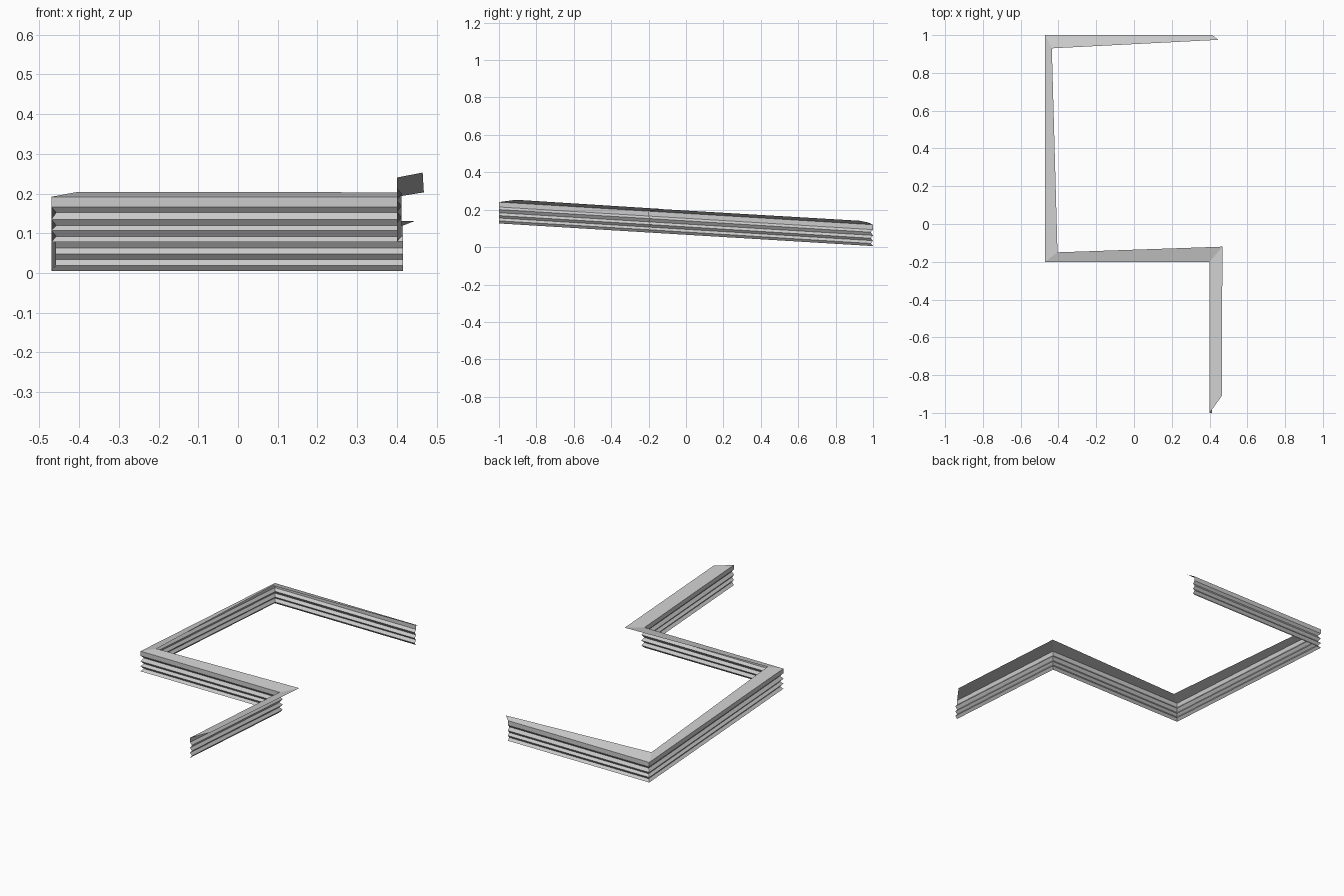
import bpy
from mathutils import Vector

# Remove the default cube
cube = bpy.data.objects.get("Cube")
if cube:
    bpy.data.objects.remove(cube, do_unlink=True)

# Single grey finish
grey = bpy.data.materials.new("stone_grey")
grey.use_nodes = True
tone = (0.6, 0.6, 0.6, 1)
grey.diffuse_color = tone
grey.node_tree.nodes["Principled BSDF"].inputs["Base Color"].default_value = tone

# Plan of the cornice: outer edge, and the matching free edge of the cap
OUTER = [(0.40, -1.0), (0.40, -0.2), (-0.47, -0.2), (-0.47, 1.0), (0.415, 1.0)]
INNER = [(0.465, -0.91), (0.468, -0.12), (-0.405, -0.15), (-0.435, 0.93), (0.445, 0.975)]
RISE = [0.018, 0.016, 0.015, 0.017, 0.01]

# Zigzag section: (set-back from outer edge, drop below the cap)
SECTION = [(0, 0), (0, 0.026), (0.012, 0.04), (0, 0.057), (0.012, 0.072),
           (0, 0.085), (0.012, 0.1), (0, 0.114)]


def eave_height(y):
    """Height of the sloping outer edge of the cap."""
    return 0.18 - 0.0605 * y


def inward(i):
    """Mitred set-back direction at path point i."""
    total = Vector((0, 0))
    for a, b in ((i - 1, i), (i, i + 1)):
        if a >= 0 and b < len(OUTER):
            d = (Vector(OUTER[b]) - Vector(OUTER[a])).normalized()
            total += Vector((d.y, -d.x))
    return total


def strip(name, rows):
    """Flat-faced sheet lofted through equal rows of points."""
    n = len(rows[0])
    verts = [p for row in rows for p in row]
    faces = [(i * n + j, (i + 1) * n + j, (i + 1) * n + j + 1, i * n + j + 1)
             for i in range(len(rows) - 1) for j in range(n - 1)]
    mesh = bpy.data.meshes.new(name)
    mesh.from_pydata(verts, [], faces)
    mesh.materials.append(grey)
    obj = bpy.data.objects.new(name, mesh)
    bpy.context.collection.objects.link(obj)
    return obj


# Ribbed wall following the plan
wall_rows = []
for i, (x, y) in enumerate(OUTER):
    n = inward(i)
    wall_rows.append([(x + n.x * s, y + n.y * s, eave_height(y) - drop)
                      for s, drop in SECTION])
strip("ribbed_wall", wall_rows)

# Cap sheet tilted up towards its free edge
cap_rows = []
for (ox, oy), (ix, iy), rise in zip(OUTER, INNER, RISE):
    cap_rows.append([(ix, iy, eave_height(iy) + rise), (ox, oy, eave_height(oy))])
strip("top_cap", cap_rows)
